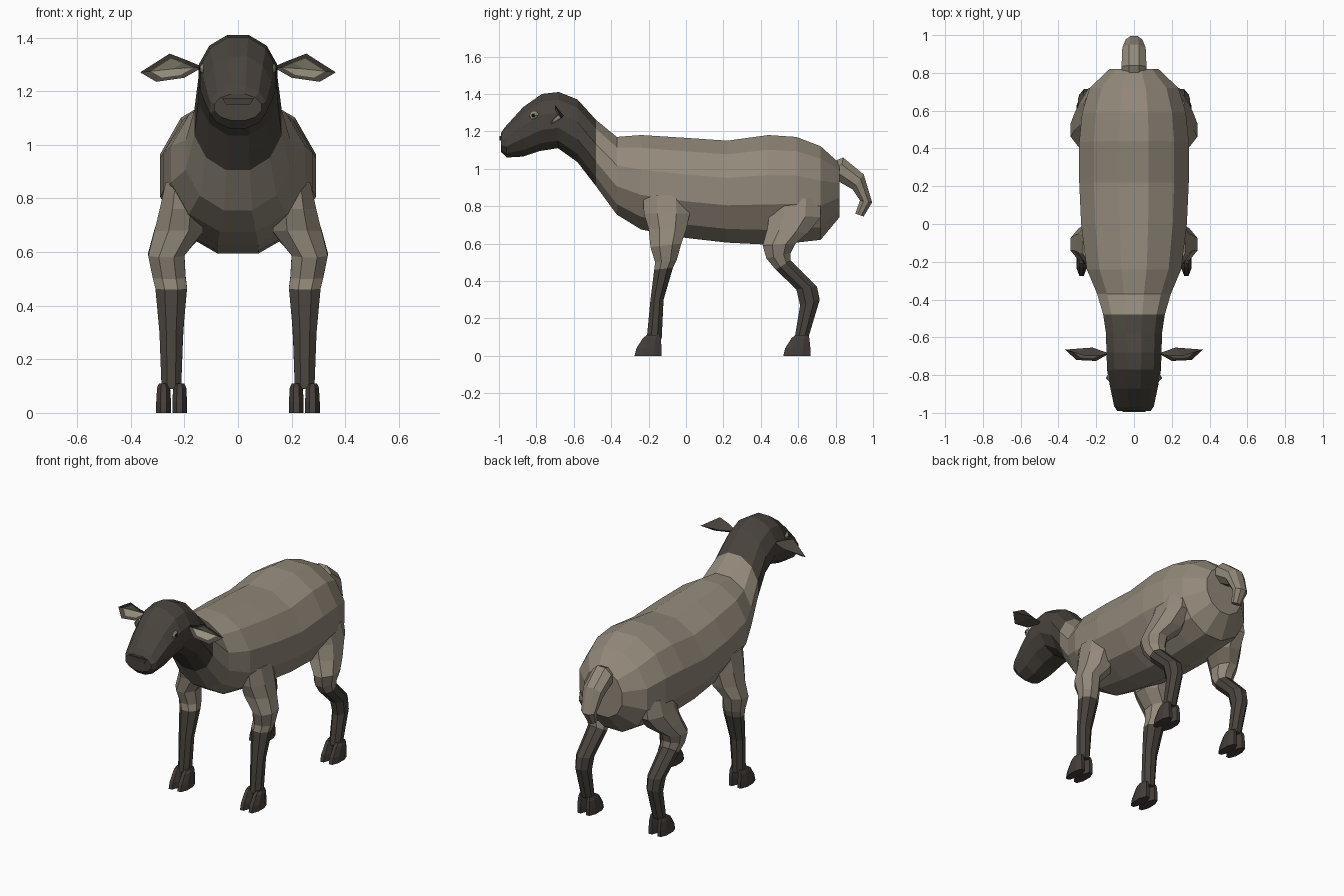
import bpy, bmesh, math
from mathutils import Vector


def material(name, rgb):
    m = bpy.data.materials.new(name)
    m.diffuse_color = (*rgb, 1)
    return m


WOOL = material("wool", (0.29, 0.25, 0.195))
DARK = material("dark_coat", (0.066, 0.056, 0.046))
HOOF = material("hoof", (0.058, 0.048, 0.042))
PALE = material("inner_ear", (0.30, 0.27, 0.20))
BLACK = material("pupil", (0.012, 0.011, 0.01))


def finish(name, bm, mats, mirror):
    bmesh.ops.recalc_face_normals(bm, faces=bm.faces)
    me = bpy.data.meshes.new(name)
    bm.to_mesh(me)
    bm.free()
    ob = bpy.data.objects.new(name, me)
    bpy.context.collection.objects.link(ob)
    for m in mats:
        me.materials.append(m)
    if mirror:
        ob.modifiers.new("mirror", 'MIRROR').use_mirror_merge = False
    return ob


def loft(name, rings, sides, mats, split=999, mirror=False):
    """Skin rings given as (y_a, z_a, y_b, z_b, x_min, x_max).
    Segments from index split onward use the second material."""
    bm = bmesh.new()
    loops = []
    k = 1 / math.cos(math.pi / sides)
    for ya, za, yb, zb, x0, x1 in rings:
        a, b = Vector((0, ya, za)), Vector((0, yb, zb))
        mid = (a + b) / 2 + Vector(((x0 + x1) / 2, 0, 0))
        u, v = (a - b) / 2 * k, Vector(((x1 - x0) / 2 * k, 0, 0))
        angles = [(i + 0.5) * math.tau / sides for i in range(sides)]
        loops.append([bm.verts.new(mid + u * math.cos(t) + v * math.sin(t)) for t in angles])
    for s in range(len(loops) - 1):
        for i in range(sides):
            j = (i + 1) % sides
            f = bm.faces.new((loops[s][i], loops[s][j], loops[s + 1][j], loops[s + 1][i]))
            f.material_index = int(s >= split)
    bm.faces.new(loops[0])
    bm.faces.new(loops[-1]).material_index = int(len(loops) - 1 > split)
    return finish(name, bm, mats, mirror)


# Body, neck and head: (y_top, z_top, y_bottom, z_bottom, half_width), tail to nose
spine = [
    (0.82, 1.03, 0.82, 0.74, 0.13),
    (0.72, 1.12, 0.72, 0.62, 0.235),
    (0.59, 1.17, 0.59, 0.605, 0.275),
    (0.44, 1.18, 0.42, 0.595, 0.29),
    (0.22, 1.15, 0.22, 0.605, 0.29),
    (0.0, 1.165, 0.0, 0.63, 0.28),
    (-0.24, 1.18, -0.24, 0.675, 0.25),
    (-0.37, 1.17, -0.37, 0.755, 0.195),
    (-0.48, 1.26, -0.48, 0.905, 0.163),
    (-0.58, 1.37, -0.58, 1.035, 0.148),
    (-0.68, 1.41, -0.685, 1.11, 0.146),
    (-0.77, 1.40, -0.78, 1.095, 0.142),
    (-0.87, 1.33, -0.87, 1.065, 0.125),
    (-0.97, 1.22, -0.957, 1.06, 0.105),
    (-0.99, 1.19, -0.99, 1.09, 0.088),
]
loft("body_and_head", [(*r[:4], -r[4], r[4]) for r in spine], 12, [WOOL, DARK], split=8)

# Legs: each ring runs from the front edge to the back edge
loft("front_leg", [
    (-0.23, 0.86, 0.02, 0.86, 0.14, 0.27),
    (-0.225, 0.76, 0.02, 0.76, 0.13, 0.292),
    (-0.20, 0.68, 0.0, 0.67, 0.13, 0.312),
    (-0.19, 0.58, -0.025, 0.60, 0.20, 0.335),
    (-0.165, 0.50, -0.05, 0.51, 0.195, 0.318),
    (-0.17, 0.46, -0.07, 0.47, 0.19, 0.308),
    (-0.19, 0.30, -0.12, 0.30, 0.205, 0.293),
    (-0.21, 0.09, -0.13, 0.09, 0.212, 0.285),
], 8, [WOOL, DARK], split=5, mirror=True)
loft("back_leg", [
    (0.45, 0.84, 0.72, 0.84, 0.13, 0.265),
    (0.445, 0.76, 0.72, 0.74, 0.12, 0.29),
    (0.435, 0.68, 0.65, 0.655, 0.13, 0.315),
    (0.41, 0.59, 0.585, 0.60, 0.20, 0.335),
    (0.43, 0.52, 0.56, 0.55, 0.20, 0.32),
    (0.48, 0.46, 0.56, 0.51, 0.195, 0.305),
    (0.59, 0.355, 0.70, 0.37, 0.20, 0.295),
    (0.61, 0.27, 0.715, 0.30, 0.205, 0.29),
    (0.58, 0.09, 0.655, 0.10, 0.212, 0.285),
], 8, [WOOL, DARK], split=5, mirror=True)

# Cloven hooves
for label, back in (("front", -0.13), ("back", 0.665)):
    for toe, x in (("inner", 0.19), ("outer", 0.25)):
        loft(f"{label}_{toe}_hoof", [
            (back - 0.145, 0.0, back, 0.0, x, x + 0.055),
            (back - 0.135, 0.04, back, 0.04, x, x + 0.055),
            (back - 0.10, 0.095, back - 0.005, 0.09, x + 0.003, x + 0.052),
            (back - 0.08, 0.11, back - 0.01, 0.11, x + 0.010, x + 0.045),
        ], 8, [HOOF], mirror=True)

# Tail, curling down
loft("tail", [
    (0.79, 1.04, 0.78, 0.94, -0.06, 0.06),
    (0.84, 1.06, 0.82, 0.93, -0.066, 0.066),
    (0.95, 0.97, 0.89, 0.89, -0.062, 0.062),
    (0.995, 0.82, 0.93, 0.83, -0.045, 0.045),
    (0.95, 0.745, 0.905, 0.76, -0.028, 0.028),
], 8, [WOOL])

# Ears: a cupped leaf with a pale inner face
bm = bmesh.new()
rim = [(0.13, -0.685, 1.29), (0.19, -0.70, 1.315), (0.255, -0.70, 1.34),
       (0.365, -0.665, 1.27), (0.305, -0.72, 1.235), (0.20, -0.725, 1.25)]
centre = sum((Vector(p) for p in rim), Vector()) / 6
outer = [bm.verts.new(p) for p in rim]
inner = [bm.verts.new(Vector(p).lerp(centre, 0.32) + Vector((0, 0.006, 0))) for p in rim]
front = bm.verts.new(centre + Vector((0, 0.02, 0)))
back = bm.verts.new(centre + Vector((-0.02, 0.045, 0)))
for i in range(6):
    j = (i + 1) % 6
    bm.faces.new((outer[i], outer[j], inner[j], inner[i]))
    bm.faces.new((inner[i], inner[j], front)).material_index = 1
    bm.faces.new((outer[j], outer[i], back))
finish("ear", bm, [DARK, PALE], True)


# Eyes: shallow faceted lens on the side of the head, with a pupil on top
def lens(name, mat, y, z, ry, rz, x0, x1):
    bm = bmesh.new()
    base = [bm.verts.new((x0 + 0.07 * ry * math.cos(t), y + ry * math.cos(t), z + rz * math.sin(t)))
            for t in (i * math.tau / 6 for i in range(6))]
    tip = bm.verts.new((x1, y, z))
    bm.faces.new(base)
    for i in range(6):
        bm.faces.new((base[i], base[(i + 1) % 6], tip))
    finish(name, bm, [mat], True)


lens("eye", PALE, -0.812, 1.285, 0.027, 0.026, 0.131, 0.147)
lens("pupil", BLACK, -0.815, 1.285, 0.012, 0.011, 0.141, 0.149)

# Nose patch: thin plate on the muzzle
bm = bmesh.new()
pts = [(-0.06, 1.175), (0.06, 1.175), (0.045, 1.15), (-0.045, 1.15)]
face = bm.faces.new([bm.verts.new((x, -0.988, z)) for x, z in pts])
ext = bmesh.ops.extrude_face_region(bm, geom=[face])
for v in ext["geom"]:
    if isinstance(v, bmesh.types.BMVert):
        v.co.y -= 0.008
finish("nose_patch", bm, [HOOF], False)
